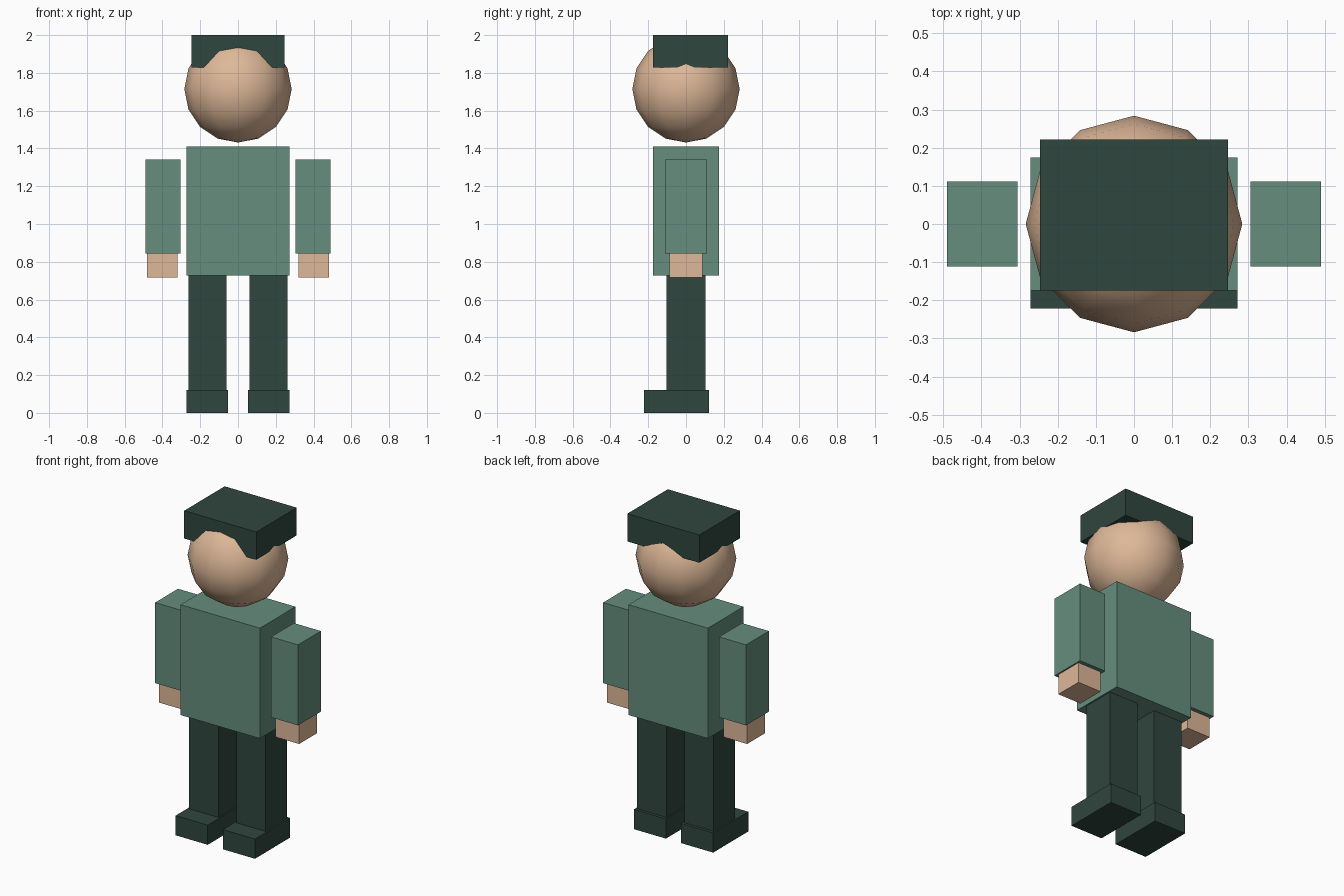
import bpy
import bmesh
from mathutils import Matrix, Vector

if "Cube" in bpy.data.objects:
    bpy.data.objects.remove(bpy.data.objects["Cube"])


def srgb(r, g, b):
    def lin(c):
        c /= 255
        return c / 12.92 if c <= 0.04045 else ((c + 0.055) / 1.055) ** 2.4
    return (lin(r), lin(g), lin(b), 1)


def material(name, rgb):
    m = bpy.data.materials.new(name)
    m.diffuse_color = srgb(*rgb)
    m.use_nodes = True
    m.node_tree.nodes["Principled BSDF"].inputs["Base Color"].default_value = m.diffuse_color
    return m


skin = material("skin tan", (222, 184, 152))
green = material("muted green", (102, 141, 125))
dark = material("dark green", (48, 70, 62))


def add(name, bm, mat):
    mesh = bpy.data.meshes.new(name)
    bm.to_mesh(mesh)
    bm.free()
    mesh.materials.append(mat)
    ob = bpy.data.objects.new(name, mesh)
    bpy.context.collection.objects.link(ob)
    return ob


def box(name, x, y, z, mat):
    """Box from (min, max) extents on each axis."""
    lo, hi = Vector((min(x), y[0], z[0])), Vector((max(x), y[1], z[1]))
    bm = bmesh.new()
    bmesh.ops.create_cube(bm, size=1, matrix=Matrix.Translation((lo + hi) / 2)
                          @ Matrix.Diagonal((*(hi - lo), 1)))
    return add(name, bm, mat)


# Torso and flat block of hair
box("torso", (-0.272, 0.272), (-0.174, 0.174), (0.727, 1.411), green)
box("hair", (-0.247, 0.247), (-0.174, 0.222), (1.828, 2.0), dark)

# Smooth low-poly head
bm = bmesh.new()
bmesh.ops.create_uvsphere(bm, u_segments=12, v_segments=8, radius=0.284,
                          matrix=Matrix.Translation((0, 0, 1.715)))
for f in bm.faces:
    f.smooth = True
add("head", bm, skin)

# Limbs on both sides
for side, s in (("left", 1), ("right", -1)):
    box(side + "_sleeve", (s * 0.305, s * 0.490), (-0.112, 0.112), (0.843, 1.342), green)
    box(side + "_hand", (s * 0.319, s * 0.481), (-0.088, 0.088), (0.716, 0.843), skin)
    box(side + "_leg", (s * 0.061, s * 0.262), (-0.104, 0.104), (0.122, 0.727), dark)
    box(side + "_shoe", (s * 0.052, s * 0.272), (-0.222, 0.122), (0, 0.122), dark)
